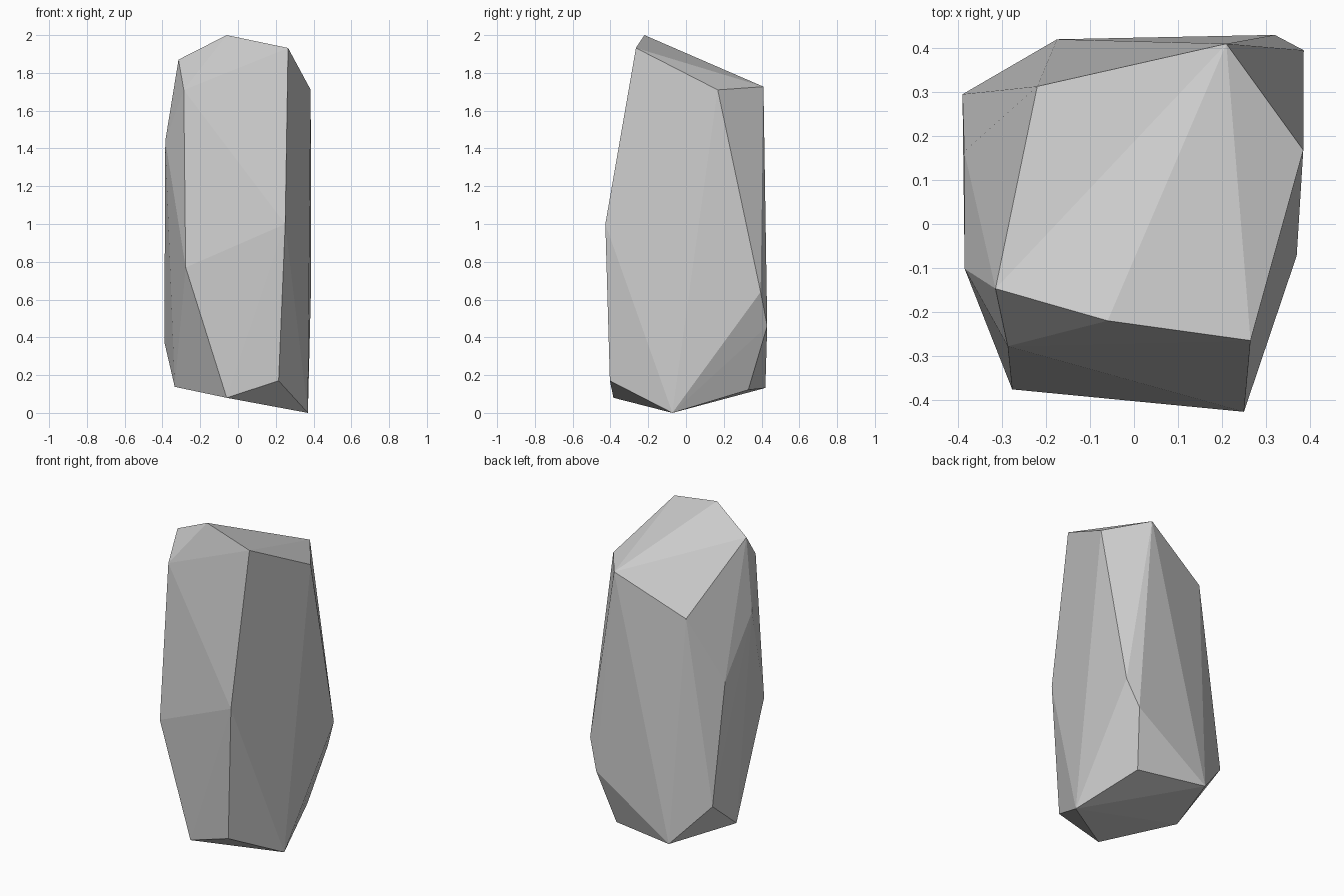
import bpy, bmesh

# Corner points of the faceted stone, from the crown down to the base
crown = [(-0.06, -0.22, 2.0), (0.265, -0.265, 1.932), (-0.315, -0.147, 1.87),
         (0.21, 0.41, 1.727), (0.385, 0.168, 1.71), (-0.287, -0.278, 1.71),
         (-0.22, 0.313, 1.51)]
waist = [(-0.385, -0.102, 1.44), (-0.386, 0.165, 1.105), (0.25, -0.427, 1.0),
         (-0.277, -0.376, 0.77), (0.386, 0.395, 0.64), (0.32, 0.43, 0.46),
         (-0.39, 0.295, 0.375)]
base = [(0.215, -0.403, 0.17), (-0.335, -0.02, 0.138), (-0.175, 0.42, 0.132),
        (0.25, 0.33, 0.122), (-0.06, -0.384, 0.08), (0.37, -0.072, 0.0)]

# Wrap the points in a closed skin of flat facets
bm = bmesh.new()
for p in crown + waist + base:
    bm.verts.new(p)
hull = bmesh.ops.convex_hull(bm, input=bm.verts)
loose = [v for v in bm.verts if not v.link_faces]
bmesh.ops.delete(bm, geom=loose, context='VERTS')
bmesh.ops.recalc_face_normals(bm, faces=bm.faces)

mesh = bpy.data.meshes.new("standing_stone")
bm.to_mesh(mesh)
bm.free()
stone = bpy.data.objects.new("standing_stone", mesh)
bpy.context.collection.objects.link(stone)
